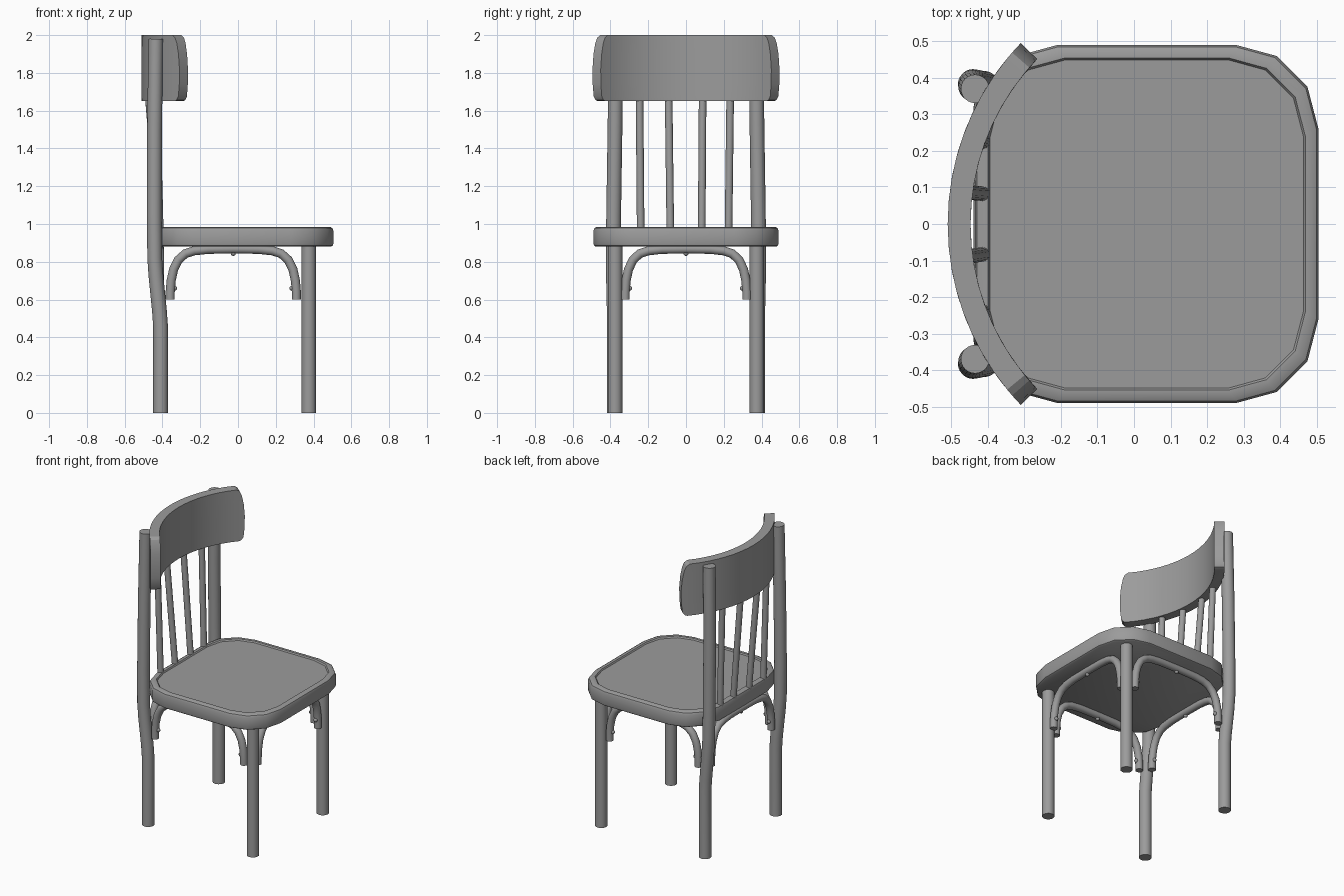
import bpy, bmesh, math
from mathutils import Vector

cube = bpy.data.objects.get("Cube")
if cube:
    bpy.data.objects.remove(cube, do_unlink=True)

# One grey finish for the whole chair
grey = bpy.data.materials.new("grey_wood")
grey.use_nodes = True
colour = (0.33, 0.33, 0.33, 1)
grey.diffuse_color = colour
grey.node_tree.nodes["Principled BSDF"].inputs["Base Color"].default_value = colour


def finish(bm, name, angle=40):
    bmesh.ops.recalc_face_normals(bm, faces=bm.faces)
    mesh = bpy.data.meshes.new(name)
    bm.to_mesh(mesh)
    bm.free()
    mesh.materials.append(grey)
    ob = bpy.data.objects.new(name, mesh)
    bpy.context.collection.objects.link(ob)
    bpy.ops.object.select_all(action='DESELECT')
    ob.select_set(True)
    bpy.context.view_layer.objects.active = ob
    bpy.ops.object.shade_smooth_by_angle(angle=math.radians(angle))
    return ob


def loft(bm, rings):
    """Skin a stack of equal point loops and cap both ends."""
    loops = [[bm.verts.new(p) for p in ring] for ring in rings]
    n = len(loops[0])
    for a, b in zip(loops, loops[1:]):
        for i in range(n):
            j = (i + 1) % n
            bm.faces.new((a[i], a[j], b[j], b[i]))
    bm.faces.new(loops[0][::-1])
    bm.faces.new(loops[-1])


def rod(name, path, radius, side, sides=20):
    """Round rod along a path; side is a fixed direction across the path."""
    pts = [Vector(p) for p in path]
    side = Vector(side)
    rings = []
    for i, p in enumerate(pts):
        tangent = (pts[min(i + 1, len(pts) - 1)] - pts[max(i - 1, 0)]).normalized()
        u = (side - tangent * side.dot(tangent)).normalized()
        v = tangent.cross(u)
        rings.append([p + radius * (u * math.cos(t) + v * math.sin(t))
                      for t in (2 * math.pi * k / sides for k in range(sides))])
    bm = bmesh.new()
    loft(bm, rings)
    return finish(bm, name)


# Seat: clipped-corner outline, rounded edge, shallow sunken panel
corner = [(0.505, 0.26), (0.475, 0.375), (0.39, 0.46), (0.28, 0.49)]
mid = 0.035
quarter = corner + [(2 * mid - x, y) for x, y in corner[::-1]]
outline = quarter + [(x, -y) for x, y in quarter[::-1]]


def seat_ring(inset, z):
    sx, sy = 1 - inset / 0.47, 1 - inset / 0.49
    return [(mid + (x - mid) * sx, y * sy, z) for x, y in outline]


bm = bmesh.new()
loft(bm, [seat_ring(i, z) for i, z in (
    (0.012, 0.88), (0.003, 0.886), (0, 0.897), (0, 0.965), (0.005, 0.978),
    (0.018, 0.985), (0.036, 0.985), (0.041, 0.976))])
finish(bm, "seat", 32)

# Legs and back posts
post = [(-0.41, 0.38, 0), (-0.41, 0.38, 0.46), (-0.416, 0.38, 0.54), (-0.434, 0.384, 0.72),
        (-0.441, 0.385, 0.82), (-0.443, 0.383, 1.05), (-0.442, 0.376, 1.5), (-0.435, 0.37, 1.98)]
for s, tag in ((1, "left"), (-1, "right")):
    rod("front_leg_" + tag, [(0.375, s * 0.375, 0), (0.375, s * 0.375, 0.89)], 0.038, (1, 0, 0), 24)
    rod("back_post_" + tag, [(x, s * y, z) for x, y, z in post], 0.039, (1, 0, 0), 24)

# Curved back panel: arc with softly rounded ends
centre_x, outer_r, inner_r, steps = 0.2026, 0.7126, 0.65, 16
levels = [(1.65, 40.8), (1.656, 42.2), (1.675, 43.3), (1.74, 43.9), (1.82, 44),
          (1.9, 43.4), (1.96, 42.3), (1.987, 41.2), (2.0, 39.5)]


def arc(r, half, z):
    angles = [math.radians(half * (2 * k / steps - 1)) for k in range(steps + 1)]
    return [(centre_x - r * math.cos(a), r * math.sin(a), z) for a in angles]


bm = bmesh.new()
loft(bm, [arc(outer_r, h, z) + arc(inner_r, h, z)[::-1] for z, h in levels])
finish(bm, "back_panel", 30)

# Spindles lean from the rear seat rim into the panel
panel_r = (outer_r + inner_r) / 2
for i, (low, high) in enumerate(((-0.24, -0.246), (-0.083, -0.092), (0.083, 0.088), (0.225, 0.234))):
    top_x = centre_x - math.sqrt(panel_r ** 2 - high ** 2)
    rod(f"spindle_{i + 1}", [(-0.414, low, 0.96), (top_x, high, 1.68)], 0.02, (1, 0, 0), 16)

# Bent braces under the seat, with button screws
half = [(1, 0.6), (1, 0.64), (0.985, 0.7), (0.945, 0.76), (0.87, 0.81),
        (0.76, 0.843), (0.62, 0.858), (0.4, 0.866), (0, 0.868)]
profile = half + [(-t, z) for t, z in half[-2::-1]]


def brace(name, place, reach, across):
    rod(name, [place(t * reach, z) for t, z in profile], 0.024, across, 16)
    bm = bmesh.new()
    for t, z in ((reach - 0.024, 0.66), (0.024 - reach, 0.66), (0, 0.844)):
        ball = bmesh.ops.create_uvsphere(bm, u_segments=12, v_segments=8, radius=0.013)
        bmesh.ops.translate(bm, verts=ball["verts"], vec=place(t, z))
    finish(bm, name + "_screws", 60)


for s, tag in ((1, "left"), (-1, "right")):
    brace("brace_" + tag, lambda t, z: Vector((t - 0.025, s * 0.378, z)), 0.334, (0, 1, 0))
for x, tag in ((0.375, "front"), (-0.415, "back")):
    brace("brace_" + tag, lambda t, z: Vector((x, t, z)), 0.322, (1, 0, 0))
